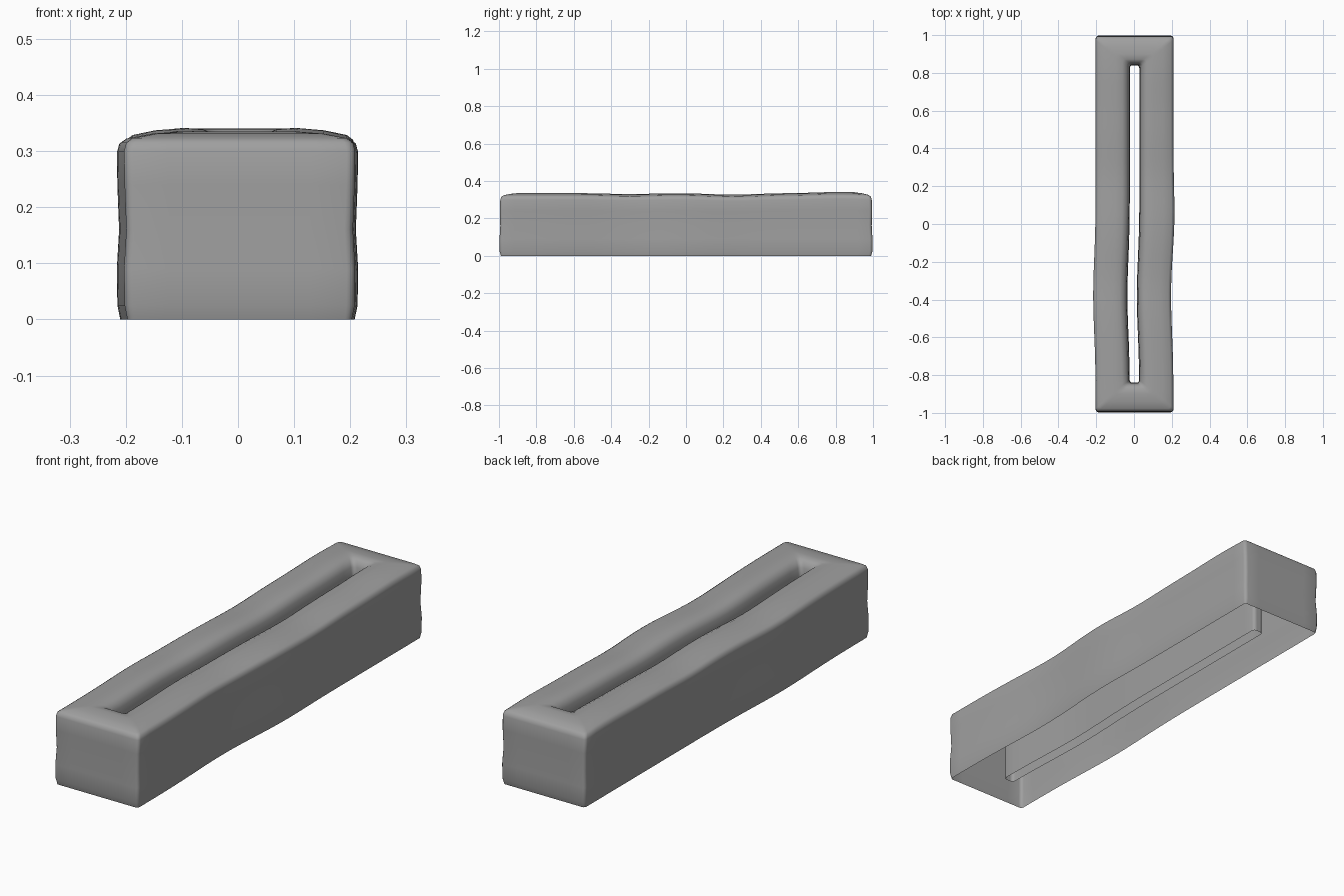
import bpy, bmesh, math

cube = bpy.data.objects.get("Cube")
if cube:
    bpy.data.objects.remove(cube, do_unlink=True)

grey = bpy.data.materials.new("worn grey")
grey.use_nodes = True
grey.diffuse_color = (0.35, 0.35, 0.35, 1)
grey.node_tree.nodes["Principled BSDF"].inputs["Base Color"].default_value = (0.35, 0.35, 0.35, 1)


def bump(y, centre, width):
    return math.exp(-((y - centre) / width) ** 2)


def rounded_loop(hx, hy, r):
    """Counter-clockwise rounded rectangle, with the sides subdivided."""
    corners = [(1, -1, -90), (1, 1, 0), (-1, 1, 90), (-1, -1, 180)]
    arcs = []
    for sx, sy, start in corners:
        arcs.append([(sx * (hx - r) + r * math.cos(math.radians(start + a)),
                      sy * (hy - r) + r * math.sin(math.radians(start + a)))
                     for a in (0, 30, 60, 90)])
    pts = []
    for k, arc in enumerate(arcs):
        pts += arc
        (ax, ay), (bx, by) = arc[-1], arcs[(k + 1) % 4][0]
        n = 32 if k % 2 == 0 else 6
        pts += [(ax + (bx - ax) * i / n, ay + (by - ay) * i / n) for i in range(1, n)]
    return pts


def warp(x, y, z):
    """Hand-carved unevenness: a sideways bend, swollen flanks and a wavy top."""
    up = z / 0.33
    bend = 0.003 - 0.013 * bump(y, -0.38, 0.27)
    swell = 0.006 * bump(y, 0.03, 0.2) * max(0, x) / 0.2
    wave = 0.006 * bump(y, 0.82, 0.16) - 0.008 * bump(y, 0.25, 0.17) - 0.005 * bump(y, -0.3, 0.15)
    return (x + bend + swell, y, z + wave * up ** 3)


# Cross-section from the open bottom, up the outside, over the top, down the slot:
# half width, half length, height, corner radius
section = [
    (0.200, 0.990, 0.000, 0.012), (0.205, 0.997, 0.025, 0.015),
    (0.206, 0.997, 0.090, 0.015), (0.202, 0.993, 0.160, 0.015),
    (0.205, 0.995, 0.240, 0.015), (0.206, 0.993, 0.300, 0.015),
    (0.202, 0.988, 0.315, 0.015), (0.191, 0.977, 0.323, 0.015),
    (0.150, 0.940, 0.331, 0.015), (0.100, 0.900, 0.335, 0.015),
    (0.065, 0.872, 0.333, 0.015), (0.043, 0.855, 0.323, 0.015),
    (0.032, 0.846, 0.302, 0.015), (0.027, 0.842, 0.270, 0.014),
    (0.026, 0.840, 0.140, 0.014), (0.025, 0.840, 0.000, 0.014),
]

bm = bmesh.new()
rings = [[bm.verts.new(warp(x, y, z)) for x, y in rounded_loop(hx, hy, r)]
         for hx, hy, z, r in section]
for low, high in zip(rings, rings[1:]):
    n = len(low)
    for i in range(n):
        j = (i + 1) % n
        bm.faces.new((low[i], low[j], high[j], high[i]))

mesh = bpy.data.meshes.new("slotted_block")
bm.to_mesh(mesh)
bm.free()
mesh.materials.append(grey)
block = bpy.data.objects.new("slotted_block", mesh)
bpy.context.collection.objects.link(block)
bpy.context.view_layer.objects.active = block
block.select_set(True)
bpy.ops.object.shade_smooth_by_angle(angle=math.radians(50))
